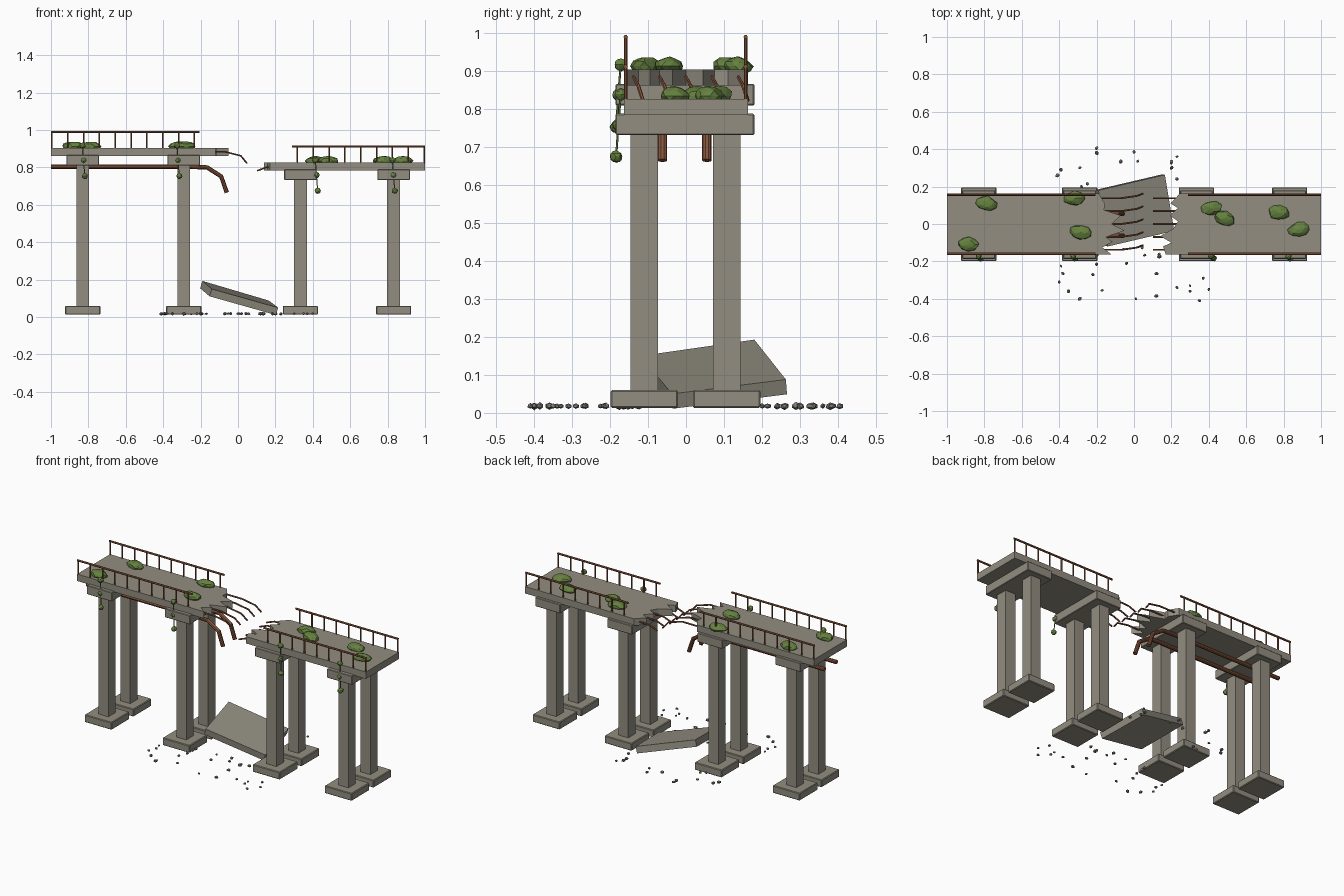
import bpy, bmesh, math, random
from mathutils import Vector

if "Cube" in bpy.data.objects:
    bpy.data.objects.remove(bpy.data.objects["Cube"])

random.seed(4)

def material(name, r, g, b):
    m = bpy.data.materials.new(name)
    m.diffuse_color = (r, g, b, 1)
    m.use_nodes = True
    m.node_tree.nodes["Principled BSDF"].inputs["Base Color"].default_value = m.diffuse_color
    return m

CONCRETE = material("concrete", 0.29, 0.27, 0.22)
RUST = material("rust", 0.24, 0.09, 0.045)
LEAF = material("leaf", 0.13, 0.22, 0.05)
STONE = material("stone", 0.22, 0.21, 0.19)

def finish(name, bm, mat, bevel=0):
    bmesh.ops.recalc_face_normals(bm, faces=bm.faces)
    me = bpy.data.meshes.new(name)
    bm.to_mesh(me)
    bm.free()
    me.materials.append(mat)
    ob = bpy.data.objects.new(name, me)
    bpy.context.collection.objects.link(ob)
    if bevel:
        mod = ob.modifiers.new("bevel", 'BEVEL')
        mod.width, mod.segments = bevel, 1
    return ob

def box(name, x, y, z0, z1, sx, sy, bevel=0.003):
    bm = bmesh.new()
    bmesh.ops.create_cube(bm, size=1)
    bmesh.ops.scale(bm, vec=(sx, sy, z1 - z0), verts=bm.verts)
    bmesh.ops.translate(bm, vec=(x, y, (z0 + z1) / 2), verts=bm.verts)
    return finish(name, bm, CONCRETE, bevel)

def prism(name, outline, shift):
    bm = bmesh.new()
    face = bm.faces.new([bm.verts.new(p) for p in outline])
    new = bmesh.ops.extrude_face_region(bm, geom=[face], use_keep_orig=True)
    verts = [v for v in new["geom"] if isinstance(v, bmesh.types.BMVert)]
    bmesh.ops.translate(bm, vec=shift, verts=verts)
    return finish(name, bm, CONCRETE)

def tube(bm, points, r, sides=8):
    # sweep a ring along a path, mitred at the bends
    pts = [Vector(p) for p in points]
    rings = []
    for i, p in enumerate(pts):
        a = (p - pts[i - 1]).normalized() if i else None
        b = (pts[i + 1] - p).normalized() if i < len(pts) - 1 else None
        t = ((a or b) + (b or a)).normalized()
        ref = Vector((0, 1, 0)) if abs(t.y) < 0.9 else Vector((1, 0, 0))
        u = t.cross(ref).normalized()
        w = t.cross(u)
        angles = [math.tau * (k + 0.5) / sides for k in range(sides)]
        rings.append([bm.verts.new(p + r * (u * math.cos(q) + w * math.sin(q))) for q in angles])
    for r0, r1 in zip(rings, rings[1:]):
        for k in range(sides):
            n = (k + 1) % sides
            bm.faces.new((r0[k], r0[n], r1[n], r1[k]))
    bm.faces.new(rings[0][::-1])
    bm.faces.new(rings[-1])

def blob(bm, centre, size, turn=0, subdiv=1, jitter=0.15):
    verts = bmesh.ops.create_icosphere(bm, subdivisions=subdiv, radius=1)["verts"]
    for v in verts:
        p = v.co * random.uniform(1 - jitter, 1 + jitter)
        p = Vector((p.x * size[0], p.y * size[1], p.z * size[2]))
        c, s = math.cos(turn), math.sin(turn)
        v.co = Vector((p.x * c - p.y * s, p.x * s + p.y * c, p.z)) + Vector(centre)

LEFT_TOP, RIGHT_TOP, DECK_T, HALF = 0.905, 0.827, 0.043, 0.163

# piers: footings, columns and caps
for i, (x, top) in enumerate([(-0.83, LEFT_TOP), (-0.29, LEFT_TOP), (0.334, RIGHT_TOP), (0.832, RIGHT_TOP)]):
    cap_top = top - DECK_T + 0.004
    box(f"pier_cap_{i}", x, -0.003, cap_top - 0.056, cap_top, 0.174, 0.366)
    for side, y in (("front", -0.11), ("back", 0.107)):
        box(f"column_{side}_{i}", x, y, 0.05, cap_top - 0.05, 0.069, 0.073, 0)
        box(f"footing_{side}_{i}", x, y, 0.013, 0.06, 0.188, 0.178, 0.004)

# decks with jagged broken ends
left_edge = [(-0.12, -HALF), (-0.17, -0.125), (-0.115, -0.095), (-0.15, -0.07), (-0.05, -0.035),
             (-0.12, 0.0), (-0.07, 0.045), (-0.16, 0.075), (-0.155, 0.11), (-0.19, HALF)]
right_edge = [(0.17, -HALF), (0.155, -0.12), (0.2, -0.1), (0.14, -0.065), (0.21, -0.025),
              (0.235, 0.015), (0.19, 0.045), (0.235, 0.085), (0.195, 0.11), (0.245, HALF)]
for name, edge, end, top in (("left_deck", left_edge, -1, LEFT_TOP), ("right_deck", right_edge, 1, RIGHT_TOP)):
    outline = [(end, -HALF, top)] + [(x, y, top) for x, y in edge] + [(end, HALF, top)]
    prism(name, outline, (0, 0, -DECK_T))

# fallen slab
prism("fallen_slab", [(-0.19, 0.18, 0.193), (0.165, 0.263, 0.088), (0.215, -0.037, 0.05), (-0.14, -0.12, 0.15)],
      (-0.0125, 0.003, -0.039))

# railings
for name, a, b, start, step, top in (("left", -1, -0.205, -0.995, 0.0847, LEFT_TOP),
                                     ("right", 0.29, 1, 0.995, -0.0847, RIGHT_TOP)):
    count = 10 if name == "left" else 9
    for side, y in (("front", -0.159), ("back", 0.157)):
        bm = bmesh.new()
        tube(bm, [(a, y, top + 0.085), (b, y, top + 0.085)], 0.006, 6)
        for k in range(count):
            x = start + k * step
            tube(bm, [(x, y, top - 0.01), (x, y, top + 0.083)], 0.0045, 6)
        finish(f"{name}_railing_{side}", bm, RUST)

# broken pipes under the left deck
for side, y in (("front", -0.062), ("back", 0.055)):
    bm = bmesh.new()
    tube(bm, [(-1, y, 0.803), (-0.245, y, 0.803), (-0.165, y, 0.8), (-0.09, y, 0.752), (-0.06, y, 0.665)], 0.0125, 10)
    finish(f"pipe_{side}", bm, RUST)

# bent reinforcing bars at both broken ends
for name, path in (("left_rebar", [(-0.2, 0, 0.884), (-0.07, 0, 0.884), (0.015, 0.012, 0.862), (0.048, 0.025, 0.822)]),
                   ("right_rebar", [(0.27, 0, 0.806), (0.155, 0, 0.802), (0.102, 0, 0.782)])):
    bm = bmesh.new()
    for k in range(-2, 3):
        tube(bm, [(x, y + k * 0.069, z) for x, y, z in path], 0.005, 6)
    finish(name, bm, RUST)

# bushes on the decks
bushes = [(-0.79, 0.11), (-0.885, -0.107), (-0.315, 0.137), (-0.285, -0.043),
          (0.415, 0.085), (0.485, 0.03), (0.775, 0.06), (0.88, -0.03)]
for i, (x, y) in enumerate(bushes):
    bm = bmesh.new()
    top = LEFT_TOP if x < 0 else RIGHT_TOP
    blob(bm, (x, y, top + 0.008), (0.057, 0.038, 0.025), random.uniform(-0.4, 0.4), 2, 0.1)
    finish(f"bush_{i}", bm, LEAF)

# hanging vines on the front side
for i, x in enumerate([-0.825, -0.32, 0.42, 0.832]):
    top = LEFT_TOP if x < 0 else RIGHT_TOP
    clumps = [(x - 0.006, -0.172, top + 0.012), (x, -0.178, top - 0.067), (x + 0.006, -0.184, top - 0.152)]
    bm = bmesh.new()
    tube(bm, clumps, 0.003, 5)
    for c in clumps:
        blob(bm, c, (0.017, 0.015, 0.016), random.uniform(0, 3), 2, 0.1)
    finish(f"vine_{i}", bm, LEAF)

# scattered rubble
rubble = [(-.2, .405), (-.2, .38), (-.39, .29), (-.41, .26), (-.29, .3), (-.25, .215), (-.28, .2), (-.07, .335),
          (0, .385), (.02, .335), (.23, .36), (.2, .33), (.2, .3), (.23, .24), (-.39, -.225), (-.38, -.265),
          (-.4, -.31), (-.35, -.36), (-.29, -.4), (-.2, -.215), (-.22, -.27), (-.17, -.355), (-.04, -.21),
          (.01, -.4), (.12, -.265), (.12, -.385), (.23, -.34), (.3, -.33), (.3, -.36), (.35, -.41), (.4, -.35), (.37, -.29)]
rubble += [(random.uniform(-0.2, 0.22), random.uniform(-0.18, -0.1)) for _ in range(8)]
bm = bmesh.new()
for x, y in rubble:
    r = random.uniform(0.008, 0.014)
    blob(bm, (x, y, 0.018), (r, r * 0.8, r * 0.75), random.uniform(0, 3), 1, 0.15)
finish("rubble", bm, STONE)
